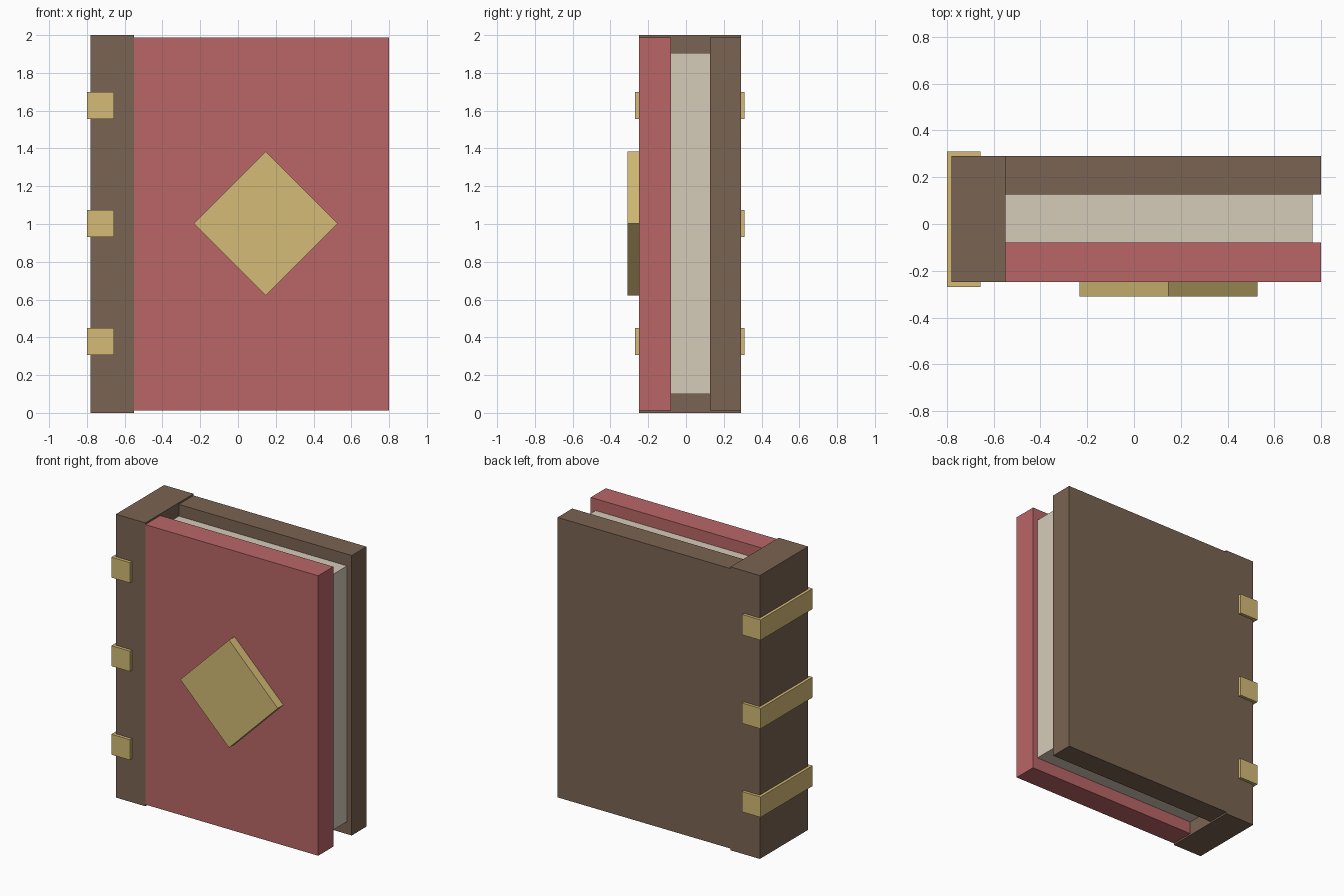
import bpy
import bmesh
from math import radians
from mathutils import Matrix, Vector

cube = bpy.data.objects.get("Cube")
if cube:
    bpy.data.objects.remove(cube, do_unlink=True)


def make_material(name, srgb):
    """Flat material from 0-255 display values, stored as linear."""
    linear = [((c / 255 + 0.055) / 1.055) ** 2.4 for c in srgb]
    colour = (*linear, 1.0)
    mat = bpy.data.materials.new(name)
    mat.use_nodes = True
    mat.diffuse_color = colour
    bsdf = next(n for n in mat.node_tree.nodes if n.type == "BSDF_PRINCIPLED")
    bsdf.inputs["Base Color"].default_value = colour
    return mat


red = make_material("red cover", (186, 102, 103))
brown = make_material("brown leather", (122, 100, 82))
cream = make_material("cream paper", (213, 204, 185))
gold = make_material("gold metal", (212, 187, 118))


def box(name, x, y, z, mat, turn=0):
    """Box spanning the given ranges, turned about its own y axis."""
    low, high = Vector((x[0], y[0], z[0])), Vector((x[1], y[1], z[1]))
    mesh = bpy.data.meshes.new(name)
    bm = bmesh.new()
    bmesh.ops.create_cube(bm, size=1)
    bmesh.ops.scale(bm, vec=high - low, verts=bm.verts)
    bmesh.ops.rotate(bm, matrix=Matrix.Rotation(radians(turn), 3, "Y"), verts=bm.verts)
    bm.to_mesh(mesh)
    bm.free()
    mesh.materials.append(mat)
    obj = bpy.data.objects.new(name, mesh)
    obj.location = (low + high) / 2
    bpy.context.collection.objects.link(obj)
    return obj


# Spine, covers and page block
cover_x, cover_z = (-0.55, 0.8), (0.012, 1.988)
box("spine", (-0.78, -0.55), (-0.248, 0.29), (0, 2), brown)
box("front_cover", cover_x, (-0.248, -0.08), cover_z, red)
box("back_cover", cover_x, (0.126, 0.29), cover_z, brown)
box("pages", (-0.56, 0.763), (-0.082, 0.128), (0.1, 1.905), cream)

# Three metal bands wrapped around the spine
for label, height in (("lower", 0.378), ("middle", 1.003), ("upper", 1.628)):
    box(label + "_band", (-0.8, -0.656), (-0.27, 0.31),
        (height - 0.072, height + 0.072), gold)

# Diamond plate on the front cover
half = 0.269
box("diamond_plate", (0.147 - half, 0.147 + half), (-0.31, -0.24),
    (1.003 - half, 1.003 + half), gold, turn=45)
